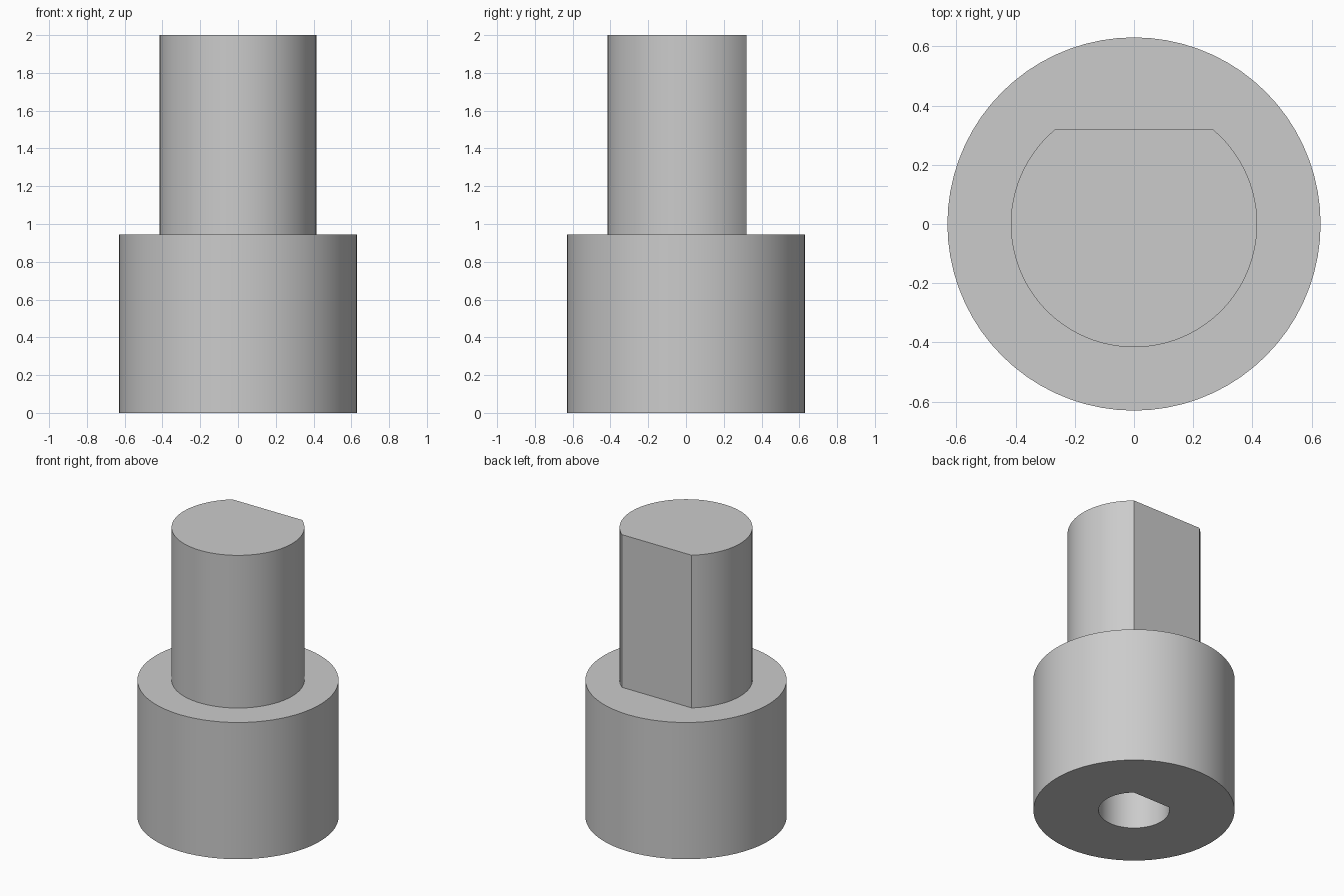
import bpy, bmesh, math

cube = bpy.data.objects.get("Cube")
if cube:
    bpy.data.objects.remove(cube, do_unlink=True)

SIDES = 72
COLLAR_R, COLLAR_H = 0.63, 0.945
SHAFT_R, SHAFT_FLAT, TOP = 0.416, 0.319, 2.0
BORE_R, BORE_FLAT, BORE_DEPTH = 0.222, 0.17, 0.8

grey = bpy.data.materials.new("plain grey")
grey.use_nodes = True
grey.diffuse_color = (0.6, 0.6, 0.6, 1)
grey.node_tree.nodes["Principled BSDF"].inputs["Base Color"].default_value = grey.diffuse_color


def circle(r):
    return [(r * math.cos(math.tau * i / SIDES), r * math.sin(math.tau * i / SIDES))
            for i in range(SIDES)]


def d_shape(r, flat):
    """Counter-clockwise arc closed by one flat edge facing +y."""
    start = math.pi - math.asin(flat / r)
    sweep = math.tau - (math.pi - 2 * math.asin(flat / r))
    return [(r * math.cos(start + sweep * i / SIDES), r * math.sin(start + sweep * i / SIDES))
            for i in range(SIDES + 1)]


def wall(bm, outline, z0, z1):
    """Vertical wall around an outline; returns its bottom and top loops."""
    low = [bm.verts.new((x, y, z0)) for x, y in outline]
    high = [bm.verts.new((x, y, z1)) for x, y in outline]
    for i in range(len(outline)):
        j = (i + 1) % len(outline)
        bm.faces.new((low[i], low[j], high[j], high[i]))
    return low, high


def finish(bm, name):
    bmesh.ops.recalc_face_normals(bm, faces=bm.faces)
    mesh = bpy.data.meshes.new(name)
    bm.to_mesh(mesh)
    bm.free()
    mesh.materials.append(grey)
    obj = bpy.data.objects.new(name, mesh)
    bpy.context.collection.objects.link(obj)
    bpy.ops.object.select_all(action="DESELECT")
    obj.select_set(True)
    bpy.context.view_layer.objects.active = obj
    bpy.ops.object.shade_smooth_by_angle(angle=math.radians(25))


# Round collar with a blind D-shaped bore in its underside
bm = bmesh.new()
rim, shoulder = wall(bm, circle(COLLAR_R), 0, COLLAR_H)
mouth, bore_end = wall(bm, d_shape(BORE_R, BORE_FLAT), 0, BORE_DEPTH)
bm.faces.new(shoulder)
bm.faces.new(bore_end)
edges = [bm.edges.get((loop[i - 1], loop[i])) for loop in (rim, mouth) for i in range(len(loop))]
bmesh.ops.triangle_fill(bm, edges=edges, use_beauty=True, normal=(0, 0, -1))
finish(bm, "collar")

# D-shaped shaft
bm = bmesh.new()
foot, tip = wall(bm, d_shape(SHAFT_R, SHAFT_FLAT), COLLAR_H, TOP)
bm.faces.new(tip)
bm.faces.new(foot[::-1])
finish(bm, "shaft")
